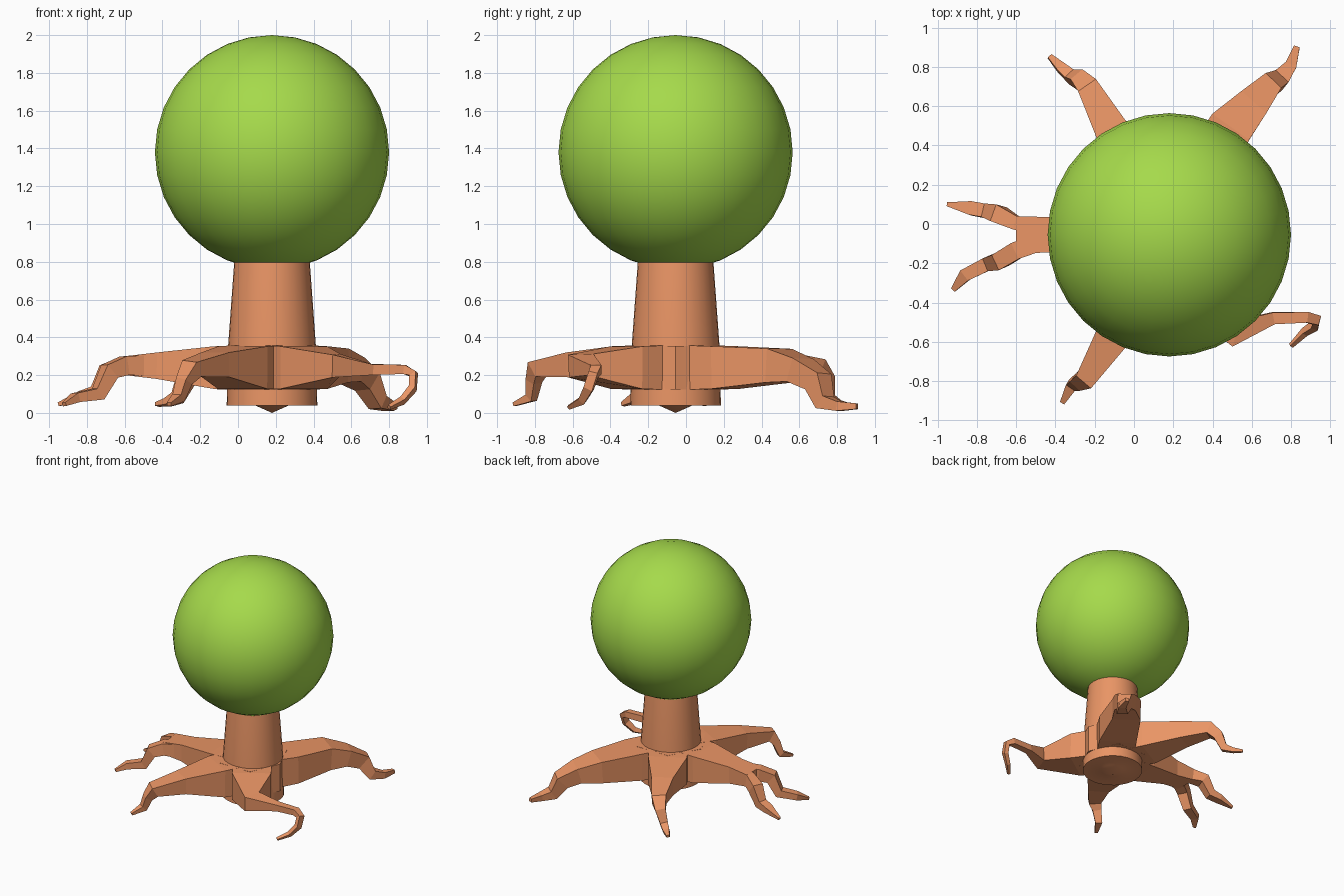
import bpy, bmesh, math
from mathutils import Vector

if "Cube" in bpy.data.objects:
    bpy.data.objects.remove(bpy.data.objects["Cube"])

CX, CY = 0.18, -0.055


def material(name, rgb):
    m = bpy.data.materials.new(name)
    m.diffuse_color = (*rgb, 1)
    m.use_nodes = True
    m.node_tree.nodes["Principled BSDF"].inputs["Base Color"].default_value = m.diffuse_color
    return m


BARK = material("bark", (0.82, 0.30, 0.13))
LEAF = material("leaf", (0.38, 0.70, 0.07))


def finish(name, bm, mat):
    bmesh.ops.recalc_face_normals(bm, faces=bm.faces[:])
    me = bpy.data.meshes.new(name)
    bm.to_mesh(me)
    bm.free()
    ob = bpy.data.objects.new(name, me)
    bpy.context.collection.objects.link(ob)
    me.materials.append(mat)
    return ob


def smooth(ob, angle=35):
    bpy.ops.object.select_all(action='DESELECT')
    ob.select_set(True)
    bpy.context.view_layer.objects.active = ob
    bpy.ops.object.shade_smooth_by_angle(angle=math.radians(angle))


def root(name, stations):
    """Sweep a rectangle along stations of (x, y, z, width, height)."""
    bm = bmesh.new()
    pts = [Vector(s[:3]) for s in stations]
    rings, side = [], None
    for i, (p, s) in enumerate(zip(pts, stations)):
        a = (p - pts[i - 1]).normalized() if i else Vector()
        b = (pts[i + 1] - p).normalized() if i + 1 < len(pts) else Vector()
        t = (a + b).normalized()
        if side is None:
            side = t.cross(Vector((0, 0, 1)))
        side = (side - t * side.dot(t)).normalized()
        up = side.cross(t)
        rings.append([bm.verts.new(p + side * (u * s[3] / 2) + up * (v * s[4] / 2))
                      for u, v in ((-1, -1), (1, -1), (1, 1), (-1, 1))])
    for r, q in zip(rings, rings[1:]):
        for k in range(4):
            bm.faces.new((r[k], r[(k + 1) % 4], q[(k + 1) % 4], q[k]))
    bm.faces.new(rings[0])
    bm.faces.new(rings[-1])
    return finish(name, bm, BARK)


def base(deg):
    """Two thick stations where a root leaves the trunk."""
    c, s = math.cos(math.radians(deg)), math.sin(math.radians(deg))
    return [(CX + r * c, CY + r * s, 0.24, w, h)
            for r, w, h in ((0.08, 0.30, 0.24), (0.31, 0.30, 0.225))]


# crown
bm = bmesh.new()
bmesh.ops.create_uvsphere(bm, u_segments=32, v_segments=16, radius=0.62)
bmesh.ops.translate(bm, verts=bm.verts, vec=(CX, CY, 1.38))
smooth(finish("crown", bm, LEAF))

# trunk, lathed, with a small point underneath
bm = bmesh.new()
profile = [(0, 0.0), (0.09, 0.04), (0.24, 0.04), (0.232, 0.36), (0.20, 0.8), (0.19, 0.9), (0, 0.9)]
vs = [bm.verts.new((CX + r, CY, z)) for r, z in profile]
es = [bm.edges.new(e) for e in zip(vs, vs[1:])]
bmesh.ops.spin(bm, geom=vs + es, cent=(CX, CY, 0), axis=(0, 0, 1),
               angle=math.tau, steps=32)
bmesh.ops.remove_doubles(bm, verts=bm.verts[:], dist=1e-4)
smooth(finish("trunk", bm, BARK), 30)

# hexagonal hub closing the side without a root
bm = bmesh.new()
rings = [[bm.verts.new((CX + 0.29 * math.cos(math.radians(30 + 60 * k - 30)),
                        CY + 0.29 * math.sin(math.radians(30 + 60 * k - 30)), z))
          for k in range(6)] for z in (0.125, 0.355)]
for v in rings[0] + rings[1]:
    if v.co.x > CX + 0.28:
        v.co.x -= 0.035
for k in range(6):
    j = (k + 1) % 6
    bm.faces.new((rings[0][k], rings[0][j], rings[1][j], rings[1][k]))
bm.faces.new(rings[0])
bm.faces.new(rings[1])
finish("root_hub", bm, BARK)

# five roots
root("back_right_root", base(58) + [
    (0.49, 0.49, 0.25, 0.23, 0.18), (0.60, 0.605, 0.225, 0.17, 0.13),
    (0.685, 0.70, 0.165, 0.11, 0.12), (0.74, 0.735, 0.055, 0.09, 0.08),
    (0.80, 0.81, 0.035, 0.06, 0.05), (0.83, 0.905, 0.035, 0.03, 0.03)])
root("back_left_root", base(120) + [
    (-0.12, 0.49, 0.25, 0.17, 0.15), (-0.23, 0.69, 0.24, 0.11, 0.10),
    (-0.275, 0.735, 0.18, 0.08, 0.08), (-0.32, 0.75, 0.08, 0.06, 0.06),
    (-0.375, 0.80, 0.055, 0.05, 0.035), (-0.43, 0.855, 0.045, 0.025, 0.02)])
root("front_left_root", base(240) + [
    (-0.12, -0.59, 0.255, 0.17, 0.13), (-0.245, -0.785, 0.235, 0.10, 0.09),
    (-0.285, -0.805, 0.17, 0.07, 0.06), (-0.315, -0.82, 0.08, 0.055, 0.05),
    (-0.365, -0.91, 0.045, 0.025, 0.02)])
root("left_root", base(180) + [
    (-0.43, -0.055, 0.25, 0.18, 0.14), (-0.60, -0.055, 0.25, 0.19, 0.10)])
root("left_root_fork_back", [
    (-0.50, -0.01, 0.25, 0.09, 0.11), (-0.60, 0.005, 0.25, 0.07, 0.10),
    (-0.69, 0.05, 0.22, 0.09, 0.09), (-0.75, 0.065, 0.11, 0.07, 0.07),
    (-0.83, 0.08, 0.09, 0.07, 0.05), (-0.95, 0.10, 0.045, 0.02, 0.02)])
root("left_root_fork_front", [
    (-0.50, -0.10, 0.25, 0.09, 0.11), (-0.60, -0.135, 0.25, 0.09, 0.10),
    (-0.68, -0.185, 0.22, 0.085, 0.09), (-0.74, -0.20, 0.10, 0.07, 0.07),
    (-0.86, -0.26, 0.08, 0.065, 0.05), (-0.92, -0.335, 0.045, 0.025, 0.02)])
root("front_right_root", base(303) + [
    (0.52, -0.555, 0.25, 0.14, 0.12), (0.71, -0.48, 0.23, 0.06, 0.055),
    (0.88, -0.475, 0.23, 0.055, 0.05), (0.93, -0.49, 0.205, 0.05, 0.04),
    (0.925, -0.515, 0.13, 0.05, 0.035), (0.87, -0.55, 0.065, 0.04, 0.03),
    (0.80, -0.62, 0.03, 0.02, 0.02)])
